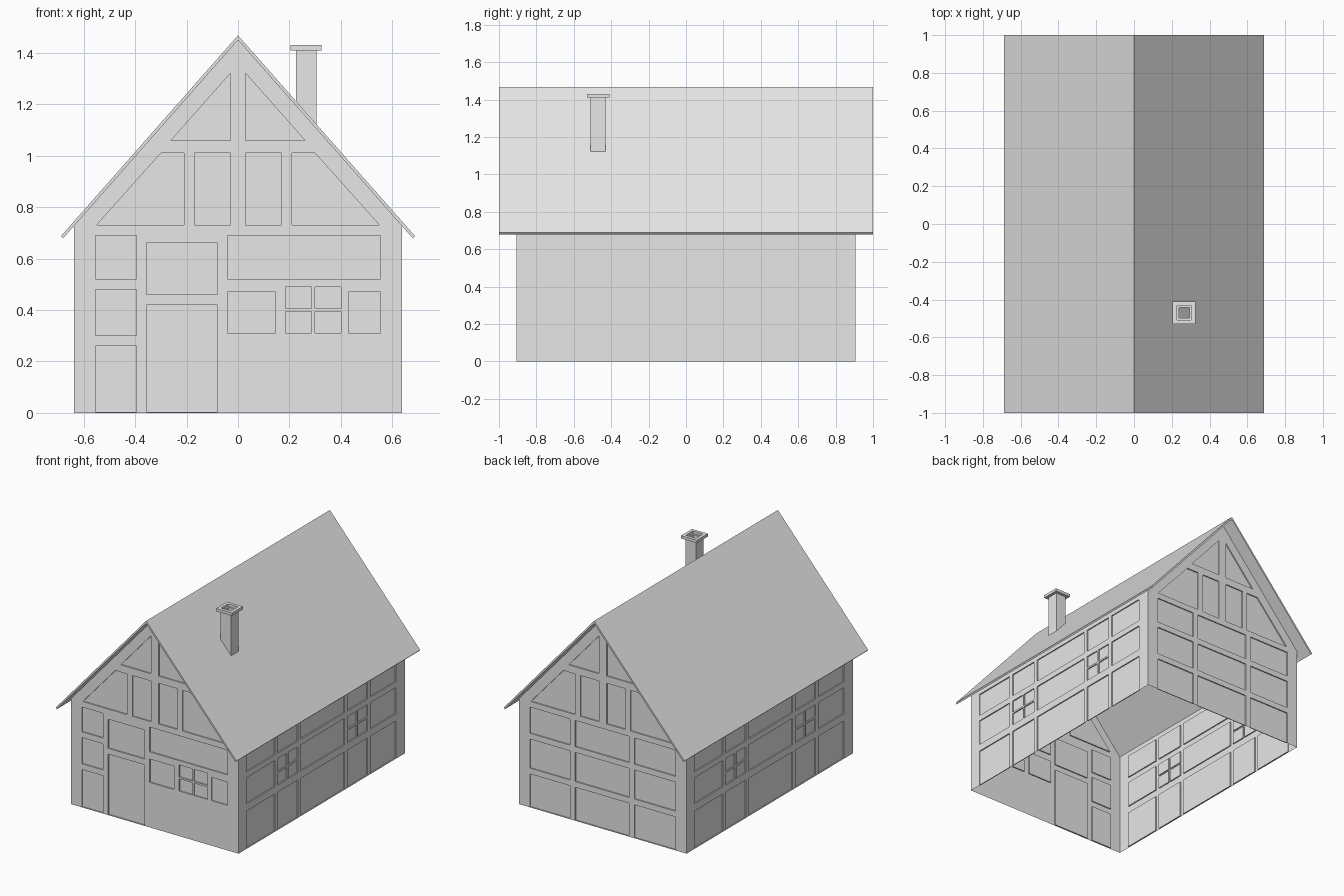
import bpy, bmesh
from math import radians
from mathutils import Matrix, Vector

cube = bpy.data.objects.get("Cube")
if cube:
    bpy.data.objects.remove(cube, do_unlink=True)

grey = bpy.data.materials.new("plain grey")
grey.use_nodes = True
grey.diffuse_color = (0.8, 0.8, 0.8, 1)
grey.node_tree.nodes["Principled BSDF"].inputs["Base Color"].default_value = (0.8, 0.8, 0.8, 1)

HALF_X, HALF_Y = 0.638, 0.905     # wall planes
RIDGE, SLOPE, SLAB = 1.468, 1.134, 0.018
RECESS = 0.008


def finish(name, bm):
    mesh = bpy.data.meshes.new(name)
    bm.to_mesh(mesh)
    bm.free()
    mesh.materials.append(grey)
    obj = bpy.data.objects.new(name, mesh)
    bpy.context.collection.objects.link(obj)
    return obj


def rect(u0, u1, z0, z1):
    return [(u0, z0), (u1, z0), (u1, z1), (u0, z1)]


def window(u0, u1, z0, z1, bar=0.006):
    um, zm = (u0 + u1) / 2, (z0 + z1) / 2
    return [rect(a, b, c, d)
            for a, b in ((u0, um - bar), (um + bar, u1))
            for c, d in ((z0, zm - bar), (zm + bar, z1))]


def mirrored(shape):
    return [(-u, z) for u, z in reversed(shape)]


def wall(name, outline, panels, offset, angle):
    """Timber face pierced by panels, each closed by a slightly recessed infill."""
    bm = bmesh.new()

    def ring(points, depth):
        return [bm.verts.new((u, depth - offset, z)) for u, z in points]

    def loop(verts):
        return [bm.edges.new((v, verts[i - 1])) for i, v in enumerate(verts)]

    edges = loop(ring(outline, 0))
    fronts = [ring(p, 0) for p in panels]
    for verts in fronts:
        edges += loop(verts)
    bmesh.ops.triangle_fill(bm, edges=edges, use_beauty=True, normal=Vector((0, -1, 0)))
    for f in bm.faces:
        f.normal_update()
        if f.normal.y > 0:
            f.normal_flip()
    for points, front in zip(panels, fronts):
        back = ring(points, RECESS)
        bm.faces.new(back)
        for i in range(len(front)):
            bm.faces.new((front[i - 1], back[i - 1], back[i], front[i]))
    bm.transform(Matrix.Rotation(radians(angle), 4, 'Z'))
    return finish(name, bm)


# Gable panels, shared by both ends
half_gable = [
    [(0.21, 0.73), (0.55, 0.73), (0.30, 1.01), (0.21, 1.01)],
    rect(0.03, 0.17, 0.73, 1.01),
    [(0.03, 1.06), (0.26, 1.06), (0.03, 1.32)],
]
gable = half_gable + [mirrored(s) for s in half_gable]

eave = RIDGE - SLAB - SLOPE * HALF_X
end_outline = [(-HALF_X, 0), (HALF_X, 0), (HALF_X, eave), (0, RIDGE - SLAB), (-HALF_X, eave)]
side_outline = rect(-HALF_Y, HALF_Y, 0, eave)

# Front: door, transom, window and infill panels
front_panels = gable + window(0.185, 0.40, 0.31, 0.49) + [
    rect(-0.355, -0.08, 0.003, 0.42),
    rect(-0.355, -0.08, 0.46, 0.66),
    rect(-0.555, -0.395, 0.003, 0.26),
    rect(-0.555, -0.395, 0.30, 0.48),
    rect(-0.555, -0.395, 0.52, 0.69),
    rect(-0.04, 0.145, 0.31, 0.47),
    rect(0.43, 0.555, 0.31, 0.47),
    rect(-0.04, 0.555, 0.52, 0.69),
]
wall("front_wall", end_outline, front_panels, HALF_Y, 0)

# Back: three columns by three rows
rows = [(0.003, 0.23), (0.27, 0.47), (0.51, 0.69)]
back_panels = gable + [rect(a, b, c, d)
                       for a, b in ((-0.555, -0.25), (-0.21, 0.20), (0.24, 0.555))
                       for c, d in rows]
wall("back_wall", end_outline, back_panels, HALF_Y, 180)

# Long sides: five columns, two of them with windows
side_panels = []
for a, b, glazed in ((-0.82, -0.51, False), (-0.48, -0.26, True), (-0.23, 0.25, False),
                     (0.28, 0.50, True), (0.53, 0.81, False)):
    side_panels += [rect(a, b, 0.003, 0.26), rect(a, b, 0.53, 0.69)]
    side_panels += window(a, b, 0.31, 0.49) if glazed else [rect(a, b, 0.31, 0.49)]
wall("left_wall", side_outline, side_panels, HALF_X, 90)
wall("right_wall", side_outline, side_panels, HALF_X, 270)

# Roof: thin folded slab
bm = bmesh.new()
tip, lip = 0.688, 0.680
profile = [(0, RIDGE), (tip, RIDGE - SLOPE * tip), (lip, RIDGE - SLAB - SLOPE * lip),
           (0, RIDGE - SLAB), (-lip, RIDGE - SLAB - SLOPE * lip), (-tip, RIDGE - SLOPE * tip)]
near, far = [[bm.verts.new((x, y, z)) for x, z in profile] for y in (-1, 1)]
for i in range(6):
    bm.faces.new((near[i - 1], near[i], far[i], far[i - 1]))
for end in (near, far):
    bm.faces.new(end[:4])
    bm.faces.new([end[0], end[3], end[4], end[5]])
bmesh.ops.recalc_face_normals(bm, faces=bm.faces)
finish("roof", bm)


def square_tube(name, cx, cy, outer, inner, bottom, top):
    """Hollow square shaft; bottom may be a height or a function of x."""
    bm = bmesh.new()
    base = bottom if callable(bottom) else (lambda x: bottom)
    corners = [(-1, -1), (1, -1), (1, 1), (-1, 1)]

    def ring(r, height):
        return [bm.verts.new((cx + r * i, cy + r * j, height(cx + r * i))) for i, j in corners]

    rings = [ring(outer, base), ring(outer, lambda x: top),
             ring(inner, lambda x: top), ring(inner, base)]
    for k in range(4):
        a, b = rings[k], rings[(k + 1) % 4]
        for i in range(4):
            bm.faces.new((a[i - 1], a[i], b[i], b[i - 1]))
    bmesh.ops.recalc_face_normals(bm, faces=bm.faces)
    return finish(name, bm)


# Chimney with a wider cap, its foot cut to the roof slope
square_tube("chimney_shaft", 0.265, -0.47, 0.04, 0.028,
            lambda x: RIDGE - SLOPE * x - 0.005, 1.412)
square_tube("chimney_cap", 0.265, -0.47, 0.06, 0.038, 1.41, 1.43)
